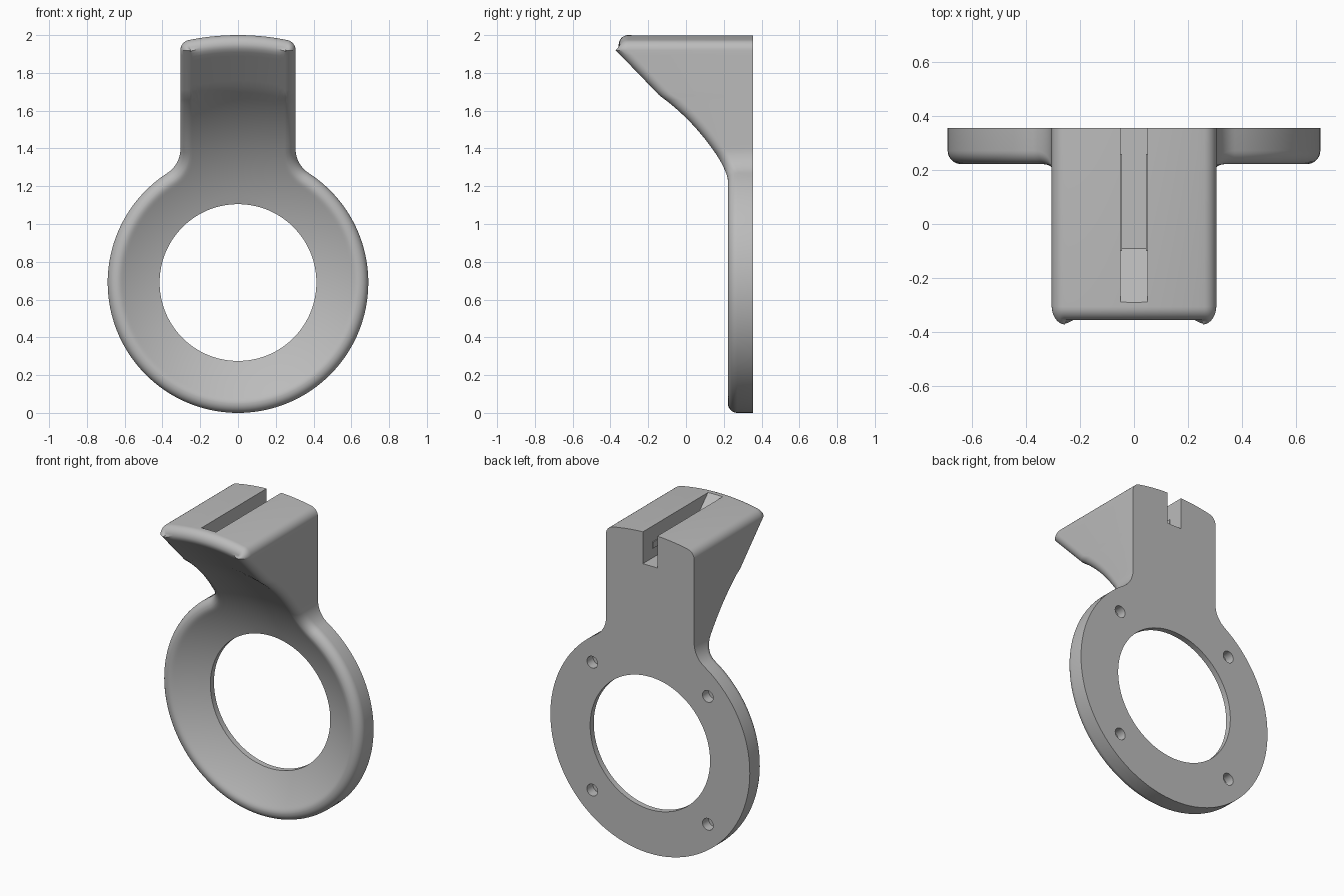
import bpy, bmesh
from math import sin, cos, sqrt, radians, degrees, atan2, pi, hypot

cube = bpy.data.objects.get("Cube")
if cube:
    bpy.data.objects.remove(cube)

RING, HOLE, HALF, TOP = 0.69, 0.415, 0.305, 1.31   # measured from the ring centre
BACK, ROUND, CORNER, NECK = 0.355, 0.05, 0.055, 0.15

grey = bpy.data.materials.new("plain grey")
grey.use_nodes = True
colour = (0.5, 0.5, 0.5, 1)
grey.diffuse_color = colour
grey.node_tree.nodes["Principled BSDF"].inputs["Base Color"].default_value = colour


def make_object(name, bm):
    bmesh.ops.recalc_face_normals(bm, faces=bm.faces)
    mesh = bpy.data.meshes.new(name)
    bm.to_mesh(mesh)
    bm.free()
    mesh.materials.append(grey)
    obj = bpy.data.objects.new(name, mesh)
    bpy.context.collection.objects.link(obj)
    return obj


def select_only(obj):
    bpy.ops.object.select_all(action='DESELECT')
    obj.select_set(True)
    bpy.context.view_layer.objects.active = obj


def arc(cx, cz, r, a0, a1, n, side=1):
    """Points of an arc, each with its outward normal."""
    out = []
    for i in range(n + 1):
        a = radians(a0 + (a1 - a0) * i / n)
        out.append((cx + r * cos(a), cz + r * sin(a), side * cos(a), side * sin(a)))
    return out


# Outline: ring, concave neck, straight side, rounded corner, top arc; then mirrored
nx = HALF + NECK
nz = sqrt((RING + NECK) ** 2 - nx ** 2)
na = degrees(atan2(nz, nx))
cx = HALF - CORNER
cz = sqrt((TOP - CORNER) ** 2 - cx ** 2)
ca = degrees(atan2(cz, cx))
half = arc(0, 0, RING, -90, na, 56)
half += arc(nx, nz, NECK, 180 + na, 180, 10, -1)[1:]
half += [(HALF, nz + (cz - nz) * i / 20, 1, 0) for i in range(1, 20)]
half += arc(cx, cz, CORNER, 0, ca, 8)
half += arc(0, 0, TOP, ca, 90, 10)[1:]
outline = half + [(-x, z, -a, b) for x, z, a, b in reversed(half[1:-1])]


def dish(r):
    """Depth of the revolved front: a spherical bowl that runs into a cone."""
    if r < 1.02:
        return sqrt(1.25 ** 2 - r * r) - 0.86
    return -0.139 - 0.99 * (r - 1.02)


def front_depth(x, z, d, n):
    """Front surface with a rolled edge at distance d inside the outline."""
    qx, qz = x + n[0] * (d - ROUND), z + n[1] * (d - ROUND)
    r = hypot(qx, qz)
    g = (dish(r + 0.002) - dish(r - 0.002)) / 0.004
    k = sqrt(1 + (g * (qx * n[1] - qz * n[0]) / r) ** 2)
    s = g * (qx * n[0] + qz * n[1]) / r / k
    w = sqrt(1 + s * s)
    if d >= ROUND * (1 - s / w):
        return dish(hypot(x, z))
    return dish(r) + k * (ROUND * w - sqrt(max(0, ROUND ** 2 - (ROUND - d) ** 2)))


# Body: rolled edge loops, then rows running down the bowl to the hole
bm = bmesh.new()


def add_loop(points):
    return [bm.verts.new((x, y, z + RING)) for x, y, z in points]


loops = [add_loop([(x, BACK, z) for x, z, a, b in outline])]
for i in range(9):
    d = ROUND * (1 - cos(i * pi / 16))
    loops.append(add_loop([(x - a * d, front_depth(x - a * d, z - b * d, d, (a, b)), z - b * d)
                           for x, z, a, b in outline]))
inner = [(x - a * ROUND, z - b * ROUND) for x, z, a, b in outline]
ROWS = 26
for i in range(1, ROWS + 1):
    t = (i / ROWS) ** 1.4
    points = []
    for x, z in inner:
        r = hypot(x, z)
        f = 1 + (HOLE / r - 1) * t
        px, pz = x * f, z * f
        ox, oz, a, b = min(outline, key=lambda p: (p[0] - px) ** 2 + (p[1] - pz) ** 2)
        d = (ox - px) * a + (oz - pz) * b
        y = front_depth(px, pz, d, (a, b)) if d < 2 * ROUND else dish(r * f)
        points.append((px, y, pz))
    loops.append(add_loop(points))
loops.append(add_loop([(p[0], BACK, p[2]) for p in points]))
N = len(outline)
for lo, hi in zip(loops, loops[1:] + loops[:1]):
    for i in range(N):
        j = (i + 1) % N
        bm.faces.new((lo[i], lo[j], hi[j], hi[i]))
body = make_object("ring_bracket", bm)


def cut(cutter):
    cutter.hide_render = True
    select_only(body)
    mod = body.modifiers.new("cut", 'BOOLEAN')
    mod.operation = 'DIFFERENCE'
    mod.solver = 'EXACT'
    mod.object = cutter
    bpy.ops.object.modifier_apply(modifier=mod.name)
    bpy.data.objects.remove(cutter)


# Slot in the top, open at the back with a ramp at the front
bm = bmesh.new()
profile = [(0.5, 1.8), (-0.09, 1.8), (-0.34, 2.05), (0.5, 2.05)]
face = bm.faces.new([bm.verts.new((-0.05, y, z)) for y, z in profile])
side = bmesh.ops.extrude_face_region(bm, geom=[face])["geom"]
bmesh.ops.translate(bm, vec=(0.1, 0, 0), verts=[v for v in side if isinstance(v, bmesh.types.BMVert)])
cut(make_object("slot_cutter", bm))

# Four blind screw holes in the back
for sx in (-1, 1):
    for sz in (-1, 1):
        bm = bmesh.new()
        rings = []
        for y in (0.295, 0.4):
            rings.append([bm.verts.new((sx * 0.4 + p[0], y, RING + sz * 0.4 + p[1]))
                          for p in arc(0, 0, 0.037, 0, 360, 24)[:-1]])
            bm.faces.new(rings[-1])
        for i in range(24):
            j = (i + 1) % 24
            bm.faces.new((rings[0][i], rings[0][j], rings[1][j], rings[1][i]))
        cut(make_object("screw_hole_cutter", bm))

select_only(body)
bpy.ops.object.shade_smooth_by_angle(angle=radians(30))

# Thin guide ribs on the slot walls
for label, s in (("left", 1), ("right", -1)):
    bm = bmesh.new()
    bmesh.ops.create_cube(bm, size=1)
    bmesh.ops.scale(bm, vec=(0.01, 0.36, 0.04), verts=bm.verts)
    bmesh.ops.translate(bm, vec=(s * 0.05, 0.08, 1.88), verts=bm.verts)
    make_object("slot_rib_" + label, bm)
